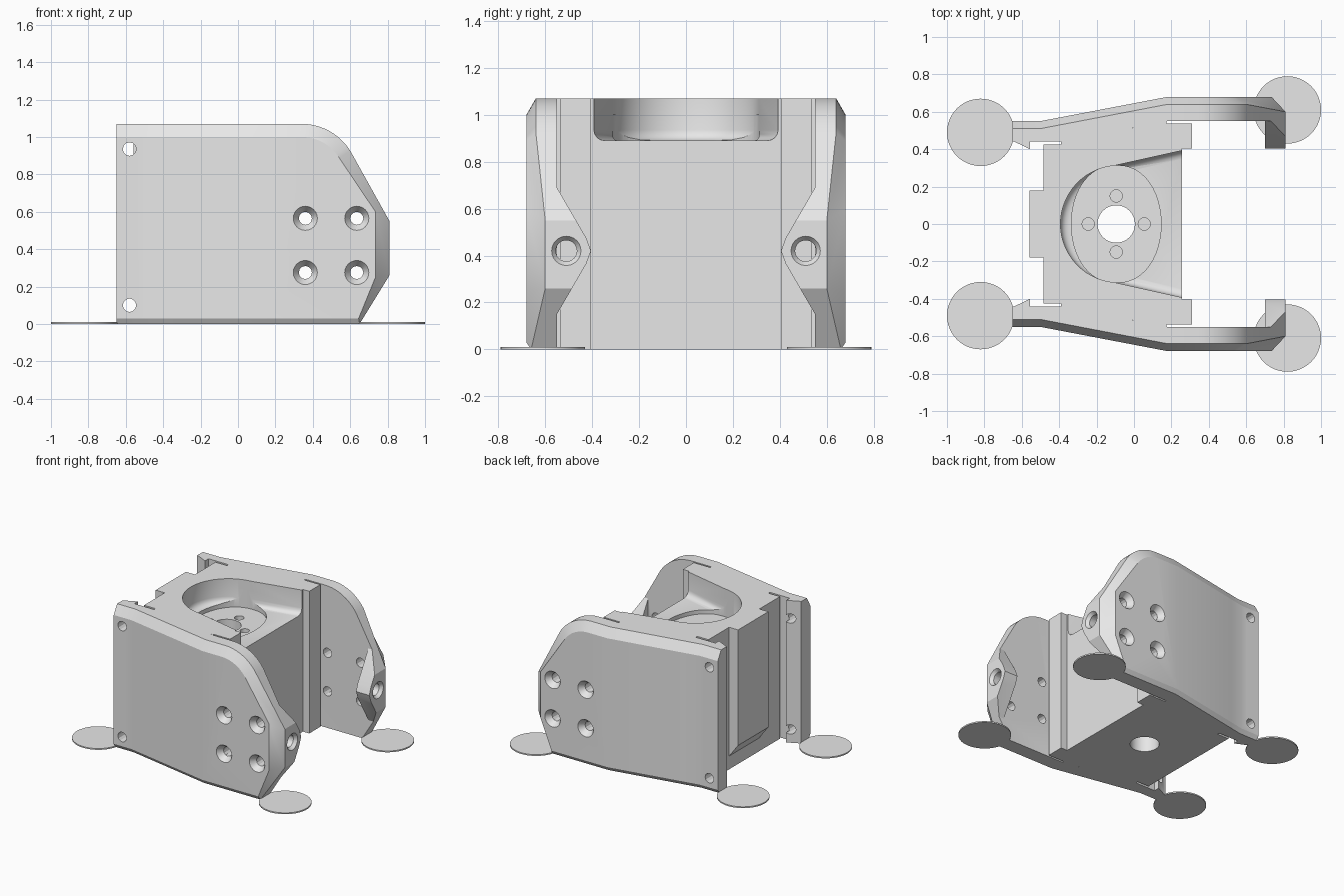
import bpy, bmesh, math
from mathutils import Vector

cube = bpy.data.objects.get("Cube")
if cube:
    bpy.data.objects.remove(cube, do_unlink=True)

grey = bpy.data.materials.new("light grey")
grey.use_nodes = True
grey.diffuse_color = (0.8, 0.8, 0.8, 1)
grey.node_tree.nodes["Principled BSDF"].inputs["Base Color"].default_value = (0.8, 0.8, 0.8, 1)

H = 1.07


def finish(name, bm):
    bmesh.ops.recalc_face_normals(bm, faces=bm.faces[:])
    mesh = bpy.data.meshes.new(name)
    bm.to_mesh(mesh)
    bm.free()
    mesh.materials.append(grey)
    ob = bpy.data.objects.new(name, mesh)
    bpy.context.collection.objects.link(ob)
    return ob


def prism(name, pts, axis, a, b, bevel=0):
    """Extrude a 2D outline along an axis; optionally round the edges at a."""
    def place(p, t):
        c = list(p)
        c.insert("xyz".index(axis), t)
        return Vector(c)
    bm = bmesh.new()
    low = [bm.verts.new(place(p, a)) for p in pts]
    high = [bm.verts.new(place(p, b)) for p in pts]
    bottom = bm.faces.new(low)
    bm.faces.new(high)
    n = len(pts)
    for i in range(n):
        j = (i + 1) % n
        bm.faces.new((low[i], low[j], high[j], high[i]))
    bmesh.ops.recalc_face_normals(bm, faces=bm.faces[:])
    if bevel:
        bmesh.ops.bevel(bm, geom=bottom.edges[:], offset=bevel, segments=4,
                        profile=0.5, affect='EDGES')
    return finish(name, bm)


def cone(name, axis, centre, r1, r2, depth, sides=24):
    """Round solid, r1 on the negative end of the axis."""
    bm = bmesh.new()
    bmesh.ops.create_cone(bm, cap_ends=True, segments=sides, radius1=r1, radius2=r2, depth=depth)
    turn = Vector((0, 0, 1)).rotation_difference(
        Vector([float(axis == k) for k in "xyz"])).to_matrix()
    bmesh.ops.rotate(bm, verts=bm.verts, matrix=turn)
    bmesh.ops.translate(bm, verts=bm.verts, vec=centre)
    return finish(name, bm)


def activate(ob):
    bpy.ops.object.select_all(action='DESELECT')
    ob.select_set(True)
    bpy.context.view_layer.objects.active = ob


def combine(ob, tool, op='DIFFERENCE'):
    activate(ob)
    mod = ob.modifiers.new("combine", 'BOOLEAN')
    mod.operation, mod.object, mod.solver = op, tool, 'EXACT'
    bpy.ops.object.modifier_apply(modifier=mod.name)
    bpy.data.objects.remove(tool, do_unlink=True)


def smooth(ob):
    activate(ob)
    bpy.ops.object.shade_smooth_by_angle(angle=math.radians(28))


def arc(cx, cy, r, start, end, n):
    return [(cx + r * math.cos(math.radians(start + (end - start) * i / n)),
             cy + r * math.sin(math.radians(start + (end - start) * i / n))) for i in range(n + 1)]


def ramp(x, x0, y0, x1, y1):
    t = min(1, max(0, (x - x0) / (x1 - x0)))
    return y0 + (y1 - y0) * t


# Side plate: silhouette, inset silhouette and chamfer depth per corner
edge = [(-0.65, 0), (0.65, 0), (0.81, 0.26), (0.81, 0.55)]
inset = [(-0.65, 0.03), (0.645, 0.03), (0.735, 0.25), (0.735, 0.6)]
drop = [0.02, 0.02, 0.08, 0.08]
steps = 10
edge += arc(0.34, 0.763, 0.307, 32, 90, steps) + [(-0.65, H)]
inset += arc(0.34, 0.763, 0.237, 32, 90, steps) + [(-0.65, 1.0)]
drop += [0.04] * (steps + 2)

INNER, OUTER = 0.55, 0.68
bm = bmesh.new()
ring_a = [bm.verts.new((x, INNER, z)) for x, z in edge]
ring_b = [bm.verts.new((x, OUTER - d, z)) for (x, z), d in zip(edge, drop)]
ring_c = [bm.verts.new((x, OUTER, z)) for x, z in inset]
bm.faces.new(ring_a)
bm.faces.new(ring_c)
for r, s in ((ring_a, ring_b), (ring_b, ring_c)):
    for i in range(len(edge)):
        j = (i + 1) % len(edge)
        bm.faces.new((r[i], r[j], s[j], s[i]))
# Bend the plate inwards towards the back
for x in (-0.5, -0.39, 0.18):
    bmesh.ops.bisect_plane(bm, geom=bm.verts[:] + bm.edges[:] + bm.faces[:],
                           plane_co=(x, 0, 0), plane_no=(1, 0, 0))
for v in bm.verts:
    if v.co.y < INNER + 0.001:
        v.co.y = ramp(v.co.x, -0.39, 0.442, 0.18, INNER)
    else:
        v.co.y += ramp(v.co.x, -0.5, -0.13, 0.18, 0)
plate = finish("side_plates", bm)

# Rear lip and pointed front hook joined to the plate
combine(plate, prism("lip", [(-0.65, 0.445), (-0.555, 0.4), (-0.555, 0.46), (-0.65, 0.46)],
                     "z", 0, H), 'UNION')
hook = prism("hook", [(0.59, 0.74), (0.55, 0.69), (0.425, 0.475), (0.405, 0.42),
                      (0.425, 0.365), (0.55, 0.15), (0.59, 0.1)], "x", 0.7, 0.81)
combine(hook, prism("trim", edge, "y", 0.3, 0.8), 'INTERSECT')
combine(plate, hook, 'UNION')

# Countersunk screw holes, rear pin holes and hook hole
for x in (0.36, 0.635):
    for z in (0.275, 0.565):
        combine(plate, cone("drill", "y", (x, 0.6, z), 0.035, 0.035, 0.3, 12))
        combine(plate, cone("sink", "y", (x, 0.665, z), 0.033, 0.075, 0.06))
for z in (0.1, 0.935):
    combine(plate, cone("drill", "y", (-0.58, 0.5, z), 0.036, 0.036, 0.4, 12))
combine(plate, cone("drill", "x", (0.76, 0.51, 0.42), 0.045, 0.045, 0.2))
combine(plate, cone("sink", "x", (0.80, 0.51, 0.42), 0.04, 0.07, 0.04))

mirror = plate.modifiers.new("mirror", 'MIRROR')
mirror.use_axis = (False, True, False)
activate(plate)
bpy.ops.object.modifier_apply(modifier=mirror.name)
smooth(plate)

# Central block with front flanges and slots along the plates
half = [(0.257, 0.405), (0.31, 0.405), (0.31, 0.537), (0.175, 0.537), (0.175, 0.549),
        (-0.39, 0.442), (-0.39, 0.425), (-0.485, 0.425)]
body = prism("central_block", half + [(x, -y) for x, y in reversed(half)], "z", 0, H)
combine(body, prism("rear_pad", [(-0.45, H), (-0.56, H), (-0.56, 0.2), (-0.485, 0.1), (-0.45, 0.1)],
                    "y", -0.18, 0.18), 'UNION')

# Open pocket, oval recess, shaft hole and four blind screw holes
pocket = arc(-0.08, 0, 0.313, 95, 265, 28) + [(0.5, -0.447), (0.5, 0.447)]
combine(body, prism("pocket", pocket, "z", 0.89, 1.2, 0.045))
oval = [(-0.095 + 0.24 * math.copysign(abs(math.cos(a)) ** 0.88, math.cos(a)), 0.313 * math.sin(a))
        for a in (math.tau * i / 48 for i in range(48))]
combine(body, prism("recess", oval, "z", 0.86, 1.0))
combine(body, cone("shaft", "z", (-0.095, 0, 0.5), 0.1, 0.1, 2, 32))
for dx, dy in ((0.15, 0), (-0.15, 0), (0, 0.15), (0, -0.15)):
    combine(body, cone("screw", "z", (-0.095 + dx, dy, 0.82), 0.033, 0.033, 0.3, 16))
smooth(body)

# Thin round feet at the corners
for label, x, y in (("rear", -0.82, 0.49), ("front", 0.82, 0.61)):
    for side, s in (("left", 1), ("right", -1)):
        smooth(cone(f"{label}_{side}_foot_disc", "z", (x, s * y, 0.005), 0.18, 0.18, 0.01, 48))
